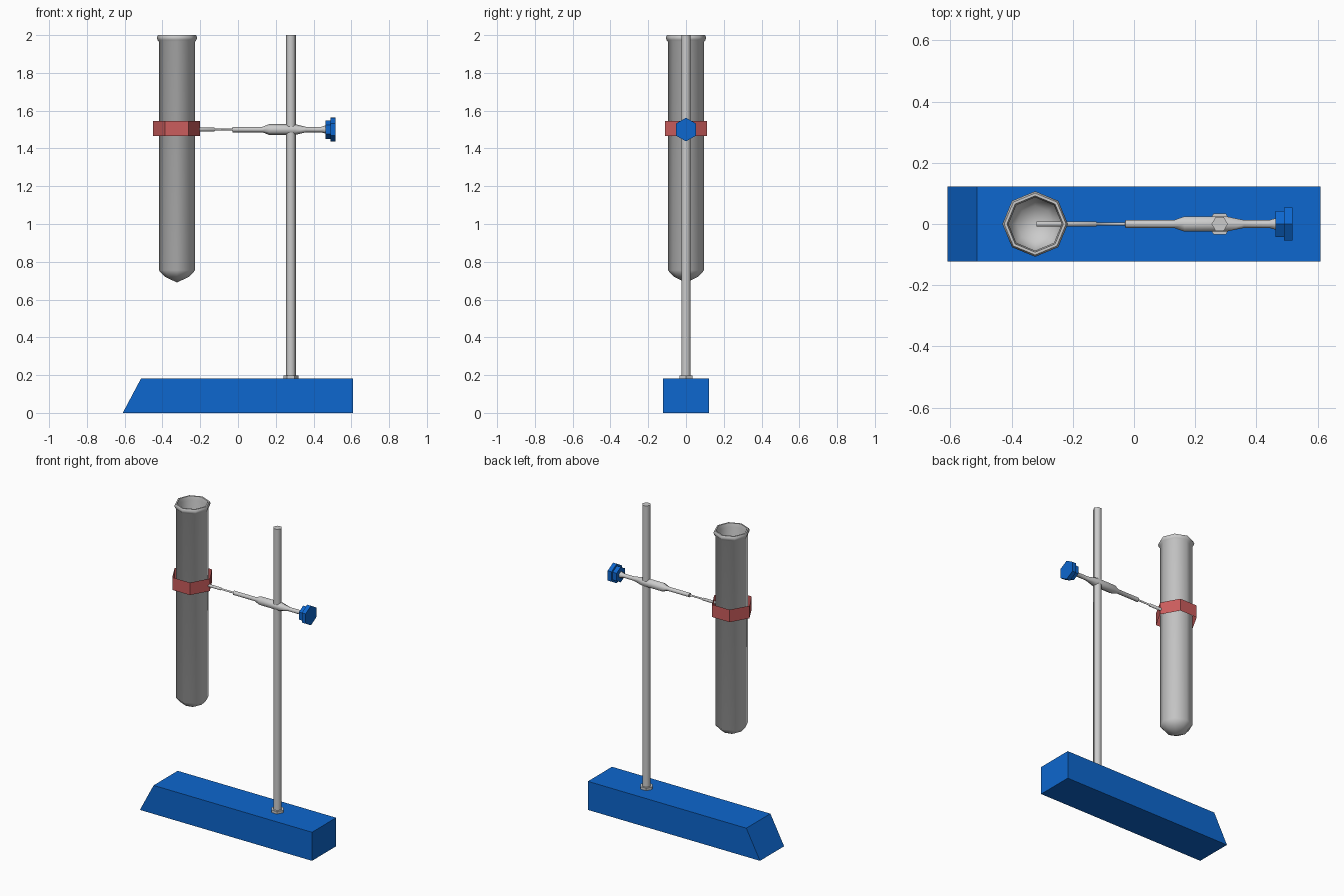
import bpy
import bmesh
import math
from mathutils import Vector

default = bpy.data.objects.get("Cube")
if default:
    bpy.data.objects.remove(default, do_unlink=True)


def make_material(name, rgb):
    mat = bpy.data.materials.new(name)
    mat.use_nodes = True
    mat.diffuse_color = (*rgb, 1)
    mat.node_tree.nodes["Principled BSDF"].inputs["Base Color"].default_value = (*rgb, 1)
    return mat


BLUE = make_material("blue paint", (0.004, 0.135, 0.62))
GREY = make_material("light grey", (0.6, 0.6, 0.6))
RED = make_material("red rubber", (0.6, 0.11, 0.11))


def finish(name, bm, mat, smooth=None):
    mesh = bpy.data.meshes.new(name)
    bm.to_mesh(mesh)
    bm.free()
    obj = bpy.data.objects.new(name, mesh)
    bpy.context.collection.objects.link(obj)
    mesh.materials.append(mat)
    if smooth:
        bpy.ops.object.select_all(action="DESELECT")
        obj.select_set(True)
        bpy.context.view_layer.objects.active = obj
        bpy.ops.object.shade_smooth_by_angle(angle=math.radians(smooth))
    return obj


def turned(name, profile, sides, centre, mat, axis="Z", smooth=None, capped=True):
    """Sweep (distance, radius) points round an axis; zero radius makes a tip."""
    bm = bmesh.new()
    rings = []
    for d, r in profile:
        ring = []
        for i in range(sides if r > 0 else 1):
            a = math.tau * i / sides
            u, v = r * math.cos(a), r * math.sin(a)
            p = Vector((u, v, d)) if axis == "Z" else Vector((d, v, u))
            ring.append(bm.verts.new(p + Vector(centre)))
        rings.append(ring)
    for low, high in zip(rings, rings[1:]):
        for i in range(sides):
            j = (i + 1) % sides
            quad = [low[i % len(low)], low[j % len(low)],
                    high[j % len(high)], high[i % len(high)]]
            bm.faces.new(list(dict.fromkeys(quad)))
    if capped:
        for ring in (rings[0], rings[-1]):
            if len(ring) > 2:
                bm.faces.new(ring)
    bmesh.ops.recalc_face_normals(bm, faces=bm.faces)
    return finish(name, bm, mat, smooth)


# Base block with a sloping left end
bm = bmesh.new()
outline = [(-0.61, 0), (0.61, 0), (0.61, 0.183), (-0.513, 0.183)]
side = bm.faces.new([bm.verts.new((x, -0.122, z)) for x, z in outline])
grown = bmesh.ops.extrude_face_region(bm, geom=[side])["geom"]
bmesh.ops.translate(bm, vec=(0, 0.244, 0),
                    verts=[g for g in grown if isinstance(g, bmesh.types.BMVert)])
bmesh.ops.recalc_face_normals(bm, faces=bm.faces)
finish("base", bm, BLUE)

# Upright rod and the nut at its foot
POST = (0.28, 0, 0)
turned("upright_rod", [(0.17, 0.0265), (2.0, 0.0265)], 6, POST, GREY, smooth=65)
turned("foot_nut", [(0.18, 0.04), (0.199, 0.04)], 6, POST, GREY)

# Clamp arm, reaching from inside the tube to the knob
arm = [(-0.318, 0.01), (-0.124, 0.01), (-0.122, 0.006), (-0.03, 0.006),
       (-0.028, 0.0145), (0.13, 0.0145), (0.165, 0.029), (0.3, 0.029),
       (0.36, 0.0145), (0.44, 0.0145), (0.465, 0.022)]
turned("clamp_arm", arm, 6, (0, 0, 1.5), GREY, axis="X", smooth=65)

# Stepped tightening knob
knob = [(0.462, 0.049), (0.49, 0.049), (0.49, 0.0625), (0.517, 0.0625)]
turned("knob", knob, 6, (0, 0, 1.5), BLUE, axis="X")

# Test tube: outer wall, lip, then inner wall
tube = [(0.69, 0), (0.722, 0.066), (0.755, 0.096), (1.966, 0.096),
        (1.974, 0.103), (1.988, 0.107), (2.0, 0.101), (2.0, 0.092),
        (1.975, 0.087), (0.765, 0.087), (0.735, 0.06), (0.705, 0)]
turned("test_tube", tube, 8, (-0.323, 0, 0), GREY, smooth=50)

# Open band that grips the tube
band = turned("clamp_band", [(1.465, 0.125), (1.545, 0.125)], 6,
              (-0.325, 0, 0), RED, capped=False)
band.scale.y = 1.03
